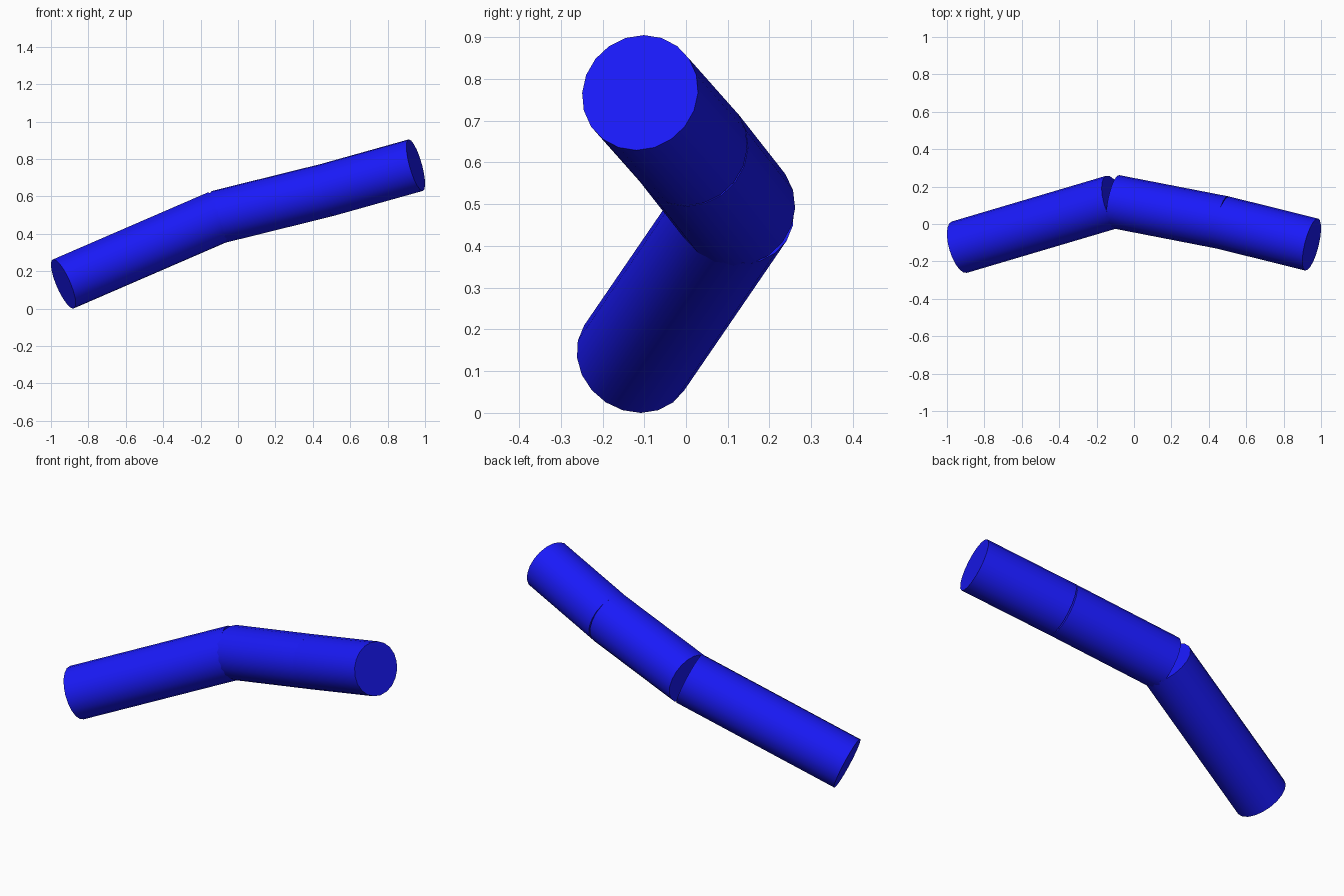
import bpy
from mathutils import Vector

if "Cube" in bpy.data.objects:
    bpy.data.objects.remove(bpy.data.objects["Cube"])

RADIUS = 0.143
SIDES = 20

blue = bpy.data.materials.new("blue")
blue.diffuse_color = (0.01, 0.01, 0.95, 1)
blue.use_nodes = True
blue.node_tree.nodes["Principled BSDF"].inputs["Base Color"].default_value = blue.diffuse_color


def pipe(name, start, end):
    """Capped cylinder running between two points."""
    a, b = Vector(start), Vector(end)
    axis = b - a
    bpy.ops.mesh.primitive_cylinder_add(
        vertices=SIDES, radius=RADIUS, depth=axis.length,
        location=(a + b) / 2,
        rotation=axis.to_track_quat('Z', 'Y').to_euler())
    ob = bpy.context.object
    ob.name = name
    ob.data.materials.append(blue)
    bpy.ops.object.shade_smooth_by_angle()


# Centre line of the bent pipe, from low left end to high right end
path = [(-0.934, -0.124, 0.132), (-0.107, 0.121, 0.49),
        (0.475, 0.008, 0.634), (0.95, -0.11, 0.767)]
names = ["lower_pipe", "middle_pipe", "upper_pipe"]

# Three straight sections, square-cut where they meet
for name, start, end in zip(names, path, path[1:]):
    pipe(name, start, end)
